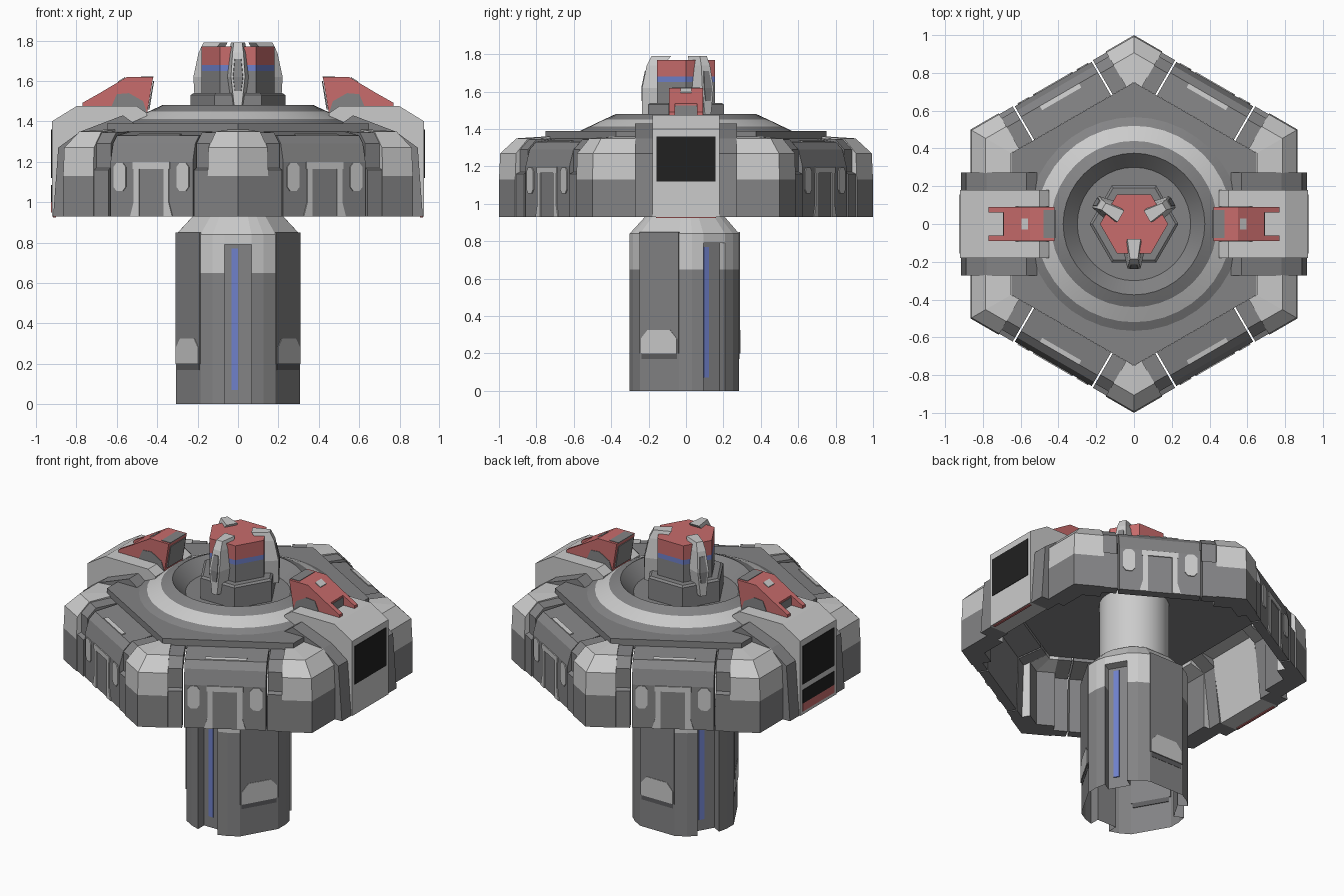
import bpy, bmesh, math
from mathutils import Vector

old = bpy.data.objects.get("Cube")
if old:
    bpy.data.objects.remove(old)

COLOURS = {"light_grey": (0.6, 0.6, 0.6), "mid_grey": (0.23, 0.23, 0.235),
           "dark_grey": (0.11, 0.11, 0.115), "red": (0.58, 0.15, 0.15),
           "blue": (0.16, 0.22, 0.6), "black": (0.015, 0.015, 0.015)}
MATS = {}
for label, rgb in COLOURS.items():
    m = bpy.data.materials.new(label)
    m.use_nodes = True
    m.diffuse_color = (*rgb, 1)
    m.node_tree.nodes["Principled BSDF"].inputs["Base Color"].default_value = (*rgb, 1)
    MATS[label] = m


def loft(name, rings, colour, caps=(True, True), smooth=False):
    """Skin a list of closed rings; colour is a label or a rule on the face centre."""
    bm = bmesh.new()
    loops = [[bm.verts.new(p) for p in ring] for ring in rings]
    n = len(loops[0])
    for a, b in zip(loops, loops[1:]):
        for i in range(n):
            j = (i + 1) % n
            bm.faces.new((a[i], a[j], b[j], b[i]))
    if caps[0]:
        bm.faces.new(loops[0])
    if caps[1]:
        bm.faces.new(loops[-1])
    bmesh.ops.recalc_face_normals(bm, faces=bm.faces)
    mesh = bpy.data.meshes.new(name)
    labels = []
    for f in bm.faces:
        c = colour if isinstance(colour, str) else colour(f.calc_center_median())
        if c not in labels:
            labels.append(c)
            mesh.materials.append(MATS[c])
        f.material_index = labels.index(c)
    bm.to_mesh(mesh)
    bm.free()
    ob = bpy.data.objects.new(name, mesh)
    bpy.context.collection.objects.link(ob)
    if smooth:
        bpy.ops.object.select_all(action='DESELECT')
        ob.select_set(True)
        bpy.context.view_layer.objects.active = ob
        bpy.ops.object.shade_smooth_by_angle(angle=math.radians(25))
    return ob


def polar(deg, r, t=0.0, z=0.0):
    """Point at distance r along a direction, t sideways, height z."""
    a = math.radians(deg)
    return Vector((r * math.cos(a) - t * math.sin(a), r * math.sin(a) + t * math.cos(a), z))


def ngon(n, r, z, start=0):
    return [polar(start + 360 * i / n, r, 0, z) for i in range(n)]


def slab(name, deg, profile, t0, t1, colour):
    """Extrude an (outward, height) profile sideways."""
    return loft(name, [[polar(deg, r, t, z) for r, z in profile] for t in (t0, t1)], colour)


def plate(name, deg, outline, r, colour, thick=0.006):
    """Thin plate from a (sideways, height) outline, standing on a wall."""
    return loft(name, [[polar(deg, d, t, z) for t, z in outline] for d in (r, r + thick)], colour)


def rect(t0, t1, z0, z1):
    return [(t0, z0), (t1, z0), (t1, z1), (t0, z1)]


def oval(t, z, w, h):
    return [(t - w, z - h * .7), (t - w * .5, z - h), (t + w * .5, z - h), (t + w, z - h * .7),
            (t + w, z + h * .7), (t + w * .5, z + h), (t - w * .5, z + h), (t - w, z + h * .7)]


# Hexagonal outer wall: corner blocks
FLOOR = 0.93
corner_profile = [(.866, FLOOR), (.866, 1.13), (.86, 1.27), (.785, 1.35), (.65, 1.36),
                  (.65, 1.31), (.75, 1.28), (.75, FLOOR)]


def corner_colour(c):
    return "light_grey" if c.z > 1.13 and Vector((c.x, c.y)).length > 0.72 else "mid_grey"


for k in range(6):
    corner = 30 + 60 * k
    before, after = corner - 30, corner + 30
    reach_a = .27 if before % 180 == 0 else .327
    reach_b = .27 if after % 180 == 0 else .327
    loft("corner_block", [
        [polar(before, r, reach_a, z) for r, z in corner_profile],
        [polar(corner, r / math.cos(math.pi / 6), 0, z) for r, z in corner_profile],
        [polar(after, r, -reach_b, z) for r, z in corner_profile]], corner_colour)

# Wall panels with joint strips and painted marks
panel_profile = [(.855, FLOOR), (.855, 1.20), (.83, 1.29), (.79, 1.33), (.65, 1.35),
                 (.65, 1.31), (.79, 1.27), (.80, FLOOR)]
strip_profile = [(.86, FLOOR), (.86, 1.16), (.835, 1.17), (.835, 1.29), (.78, 1.345),
                 (.65, 1.35), (.65, 1.31), (.79, 1.27), (.80, FLOOR)]
for deg in (60, 120, 240, 300):
    slab("wall_panel", deg, panel_profile, -.235, .235, "mid_grey")
    slab("panel_top_mark", deg, [(.79, 1.33), (.79, 1.336), (.765, 1.34), (.765, 1.333)],
         -.12, .12, "light_grey")
    plate("panel_arch_bar", deg, rect(-.105, .105, 1.165, 1.198), .855, "light_grey")
    for s in (-1, 1):
        slab("joint_strip", deg, strip_profile, s * .245, s * .327, "mid_grey")
        plate("panel_arch_leg", deg, [(s * .07, FLOOR), (s * .12, FLOOR), (s * .10, 1.0),
                                      (s * .10, 1.165), (s * .07, 1.165)], .855, "light_grey")
        plate("panel_oval", deg, oval(s * .18, 1.125, .035, .07), .855, "light_grey")

# Hexagonal deck and round raised rim with sunken middle
loft("deck", [ngon(6, .75, 1.33, 30), ngon(6, .75, 1.39, 30)], "mid_grey")
rim = [(.57, 1.388), (.52, 1.412), (.44, 1.45), (.375, 1.48), (.30, 1.40)]
loft("deck_rim", [ngon(40, r, z) for r, z in rim],
     lambda c: "light_grey" if .44 < math.hypot(c.x, c.y) < .52 else "mid_grey",
     (False, True), True)

# Side pods, mirrored left and right
pod_profile = [(.922, FLOOR), (.922, 1.40), (.80, 1.475), (.50, 1.475), (.45, 1.44),
               (.45, 1.38), (.74, 1.33), (.80, FLOOR)]
cheek_profile = [(.915, FLOOR), (.89, 1.27), (.78, 1.35), (.57, 1.43), (.50, 1.38),
                 (.65, 1.34), (.75, 1.28), (.79, FLOOR)]
bracket_profile = [(.42, 1.62), (.55, 1.62), (.69, 1.537), (.69, 1.475), (.45, 1.44)]
prong_profile = [(.69, 1.537), (.77, 1.492), (.77, 1.475), (.69, 1.475)]
patch_profile = [(.45, 1.44), (.47, 1.50), (.54, 1.54), (.60, 1.535), (.63, 1.466)]
for deg in (0, 180):
    slab("pod", deg, pod_profile, -.18, .18, "light_grey")
    plate("pod_window", deg, rect(-.157, .157, 1.12, 1.36), .919, "black")
    slab("pod_sill", deg, [(.90, FLOOR), (.915, FLOOR), (.915, .925), (.90, .925)],
         -.16, .16, "red")
    for s in (-1, 1):
        slab("pod_cheek", deg, cheek_profile, s * .18, s * .272, "mid_grey")
        slab("bracket_prong", deg, prong_profile, s * .06, s * .09, "red")
        slab("bracket_side_patch", deg, patch_profile, s * .088, s * .093, "mid_grey")
    slab("bracket", deg, bracket_profile, -.09, .09, "red")
    slab("bracket_top_patch", deg, [(.418, 1.618), (.418, 1.623), (.48, 1.623), (.48, 1.618)],
         -.075, .075, "mid_grey")
    slab("bracket_inner_patch", deg, [(.42, 1.60), (.415, 1.60), (.438, 1.46), (.446, 1.46)],
         -.075, .075, "mid_grey")
    slab("bracket_spot", deg, [(.56, 1.61), (.56, 1.619), (.595, 1.598), (.595, 1.59)],
         -.03, .03, "light_grey")
    slab("bracket_notch", deg, [(.688, 1.475), (.693, 1.475), (.693, 1.525), (.688, 1.525)],
         -.06, .06, "mid_grey")
# The pod on the model's right has a lower opening
plate("pod_lower_opening", 180, rect(-.157, .157, 1.0, 1.085), .919, "black")
plate("pod_lower_trim", 180, rect(-.157, .157, .95, 1.0), .919, "red")

# Central turret: base, banded body and three fins
loft("turret_base", [ngon(6, .235, 1.40), ngon(6, .235, 1.53), ngon(6, .22, 1.54)], "mid_grey")


def band(c):
    return "mid_grey" if c.z < 1.65 else "blue" if c.z < 1.68 else "red"


loft("turret_body", [ngon(6, .18, z) for z in (1.54, 1.65, 1.68, 1.77)], band)


def fin(name, deg, stations, colour):
    loft(name, [[polar(deg, r0, -w, z), polar(deg, r1, -w * .6, z),
                 polar(deg, r1, w * .6, z), polar(deg, r0, w, z)]
                for z, w, r0, r1 in stations], colour)


for deg in (30, 150, 270):
    fin("turret_fin", deg, [(1.47, .03, .16, .235), (1.62, .058, .13, .235),
                            (1.74, .045, .12, .21), (1.79, .035, .08, .185)], "light_grey")
    fin("fin_patch", deg, [(1.55, .025, .2, .238), (1.62, .04, .2, .239),
                           (1.71, .025, .19, .220)], "mid_grey")


# Column: open at the bottom, three slots between three flat panels
def section(z, r=.309, slot=True):
    pts = []
    for mid in (-90, 30, 150):
        inner = r - .06 if slot else r
        half = r * math.sin(math.radians(12.5))
        flat = r * math.cos(math.radians(12.5))
        depth = flat - (r - inner)
        pts += [polar(mid - 37, r, 0, z), polar(mid - 24, r, 0, z)]
        pts += [polar(mid, flat, -half, z), polar(mid, depth, -half, z),
                polar(mid, depth, half, z), polar(mid, flat, half, z)]
        pts += [polar(mid + 24, r, 0, z), polar(mid + 37, r, 0, z)]
    return pts


def column_colour(c):
    in_slot = math.hypot(c.x, c.y) < .275 and c.z < .79
    return "light_grey" if c.z > .65 and not in_slot else "mid_grey"


loft("column", [section(0), section(.65), section(.79), section(.791, slot=False),
                section(.84, slot=False), section(.93, .225, False)],
     column_colour, (False, True))
loft("neck", [ngon(24, .2, .92), ngon(24, .2, 1.34)], "light_grey", smooth=True)
for deg in (-90, 30, 150):
    plate("slot_light_strip", deg, rect(-.033, .0, .07, .77), .242, "blue")
    opposite = deg + 60
    plate("column_panel", opposite, rect(-.12, .12, .20, .85), .28, "mid_grey", .009)
    plate("column_panel_gap", opposite, rect(-.11, .11, .17, .20), .28, "dark_grey")
    plate("column_panel_mark", opposite, [(-.11, .20), (.11, .20), (.11, .28), (.07, .325),
                                          (-.07, .325), (-.11, .28)], .284, "light_grey", .008)
